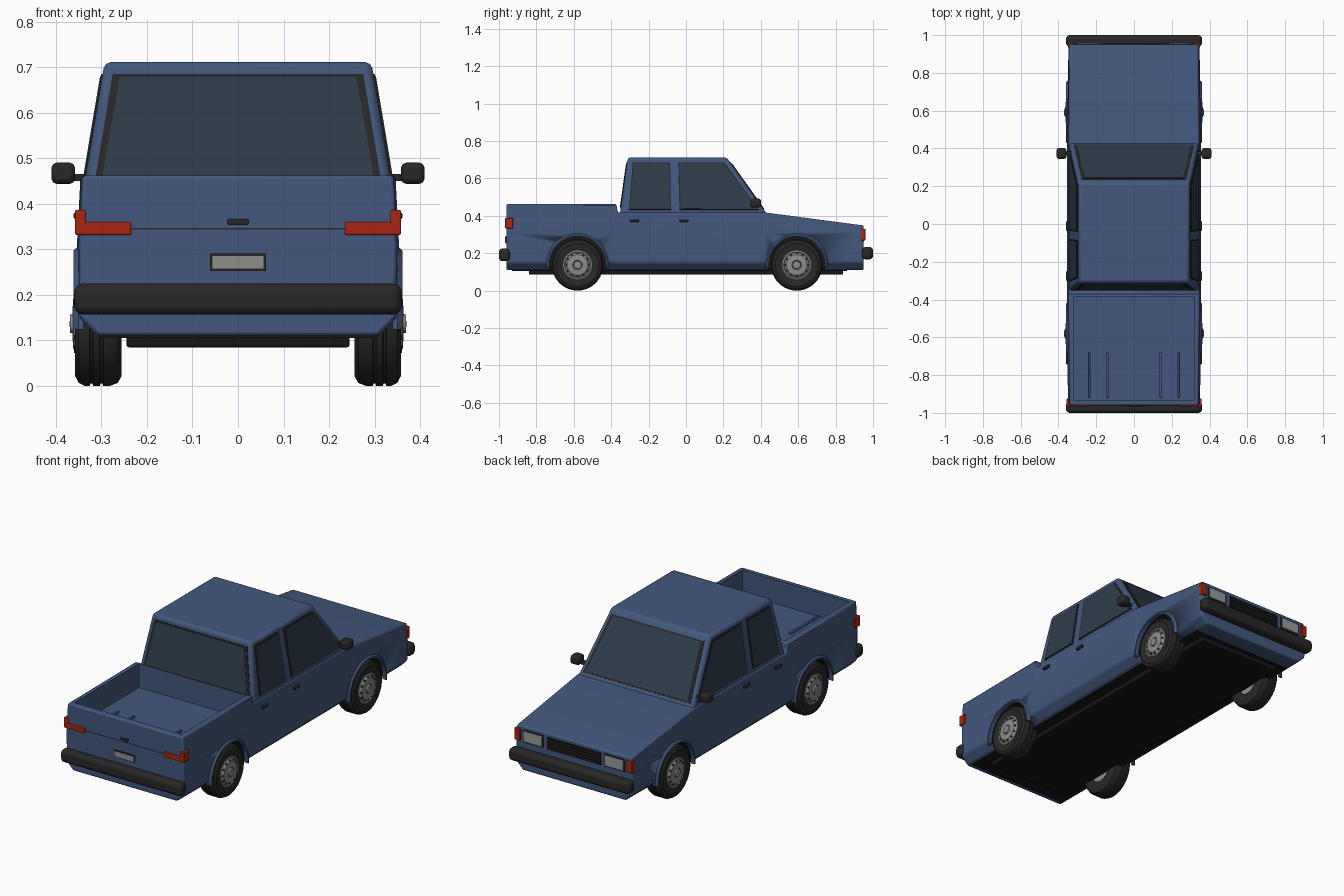
import bpy, bmesh, math
from mathutils import Vector

if "Cube" in bpy.data.objects:
    bpy.data.objects.remove(bpy.data.objects["Cube"])


def material(name, rgb):
    m = bpy.data.materials.new(name)
    m.use_nodes = True
    m.diffuse_color = (*rgb, 1)
    m.node_tree.nodes["Principled BSDF"].inputs["Base Color"].default_value = (*rgb, 1)
    return m


BLUE = material("body blue", (0.055, 0.098, 0.205))
GLASS = material("tinted glass", (0.027, 0.046, 0.07))
BLACK = material("black trim", (0.021, 0.021, 0.021))
UNDER = material("underside black", (0.008, 0.008, 0.008))
GREY = material("wheel grey", (0.27, 0.27, 0.26))
RED = material("lamp red", (0.4, 0.018, 0.006))
LENS = material("headlamp lens", (0.3, 0.33, 0.34))


def finish(name, bm, mat, bevel=0, segments=2):
    bmesh.ops.recalc_face_normals(bm, faces=bm.faces)
    me = bpy.data.meshes.new(name)
    bm.to_mesh(me)
    bm.free()
    ob = bpy.data.objects.new(name, me)
    bpy.context.collection.objects.link(ob)
    me.materials.append(mat)
    if bevel:
        mod = ob.modifiers.new("soft edges", "BEVEL")
        mod.width, mod.segments, mod.limit_method = bevel, segments, "ANGLE"
    bpy.ops.object.select_all(action="DESELECT")
    ob.select_set(True)
    bpy.context.view_layer.objects.active = ob
    bpy.ops.object.shade_smooth_by_angle(angle=math.radians(35))
    return ob


def box(name, lo, hi, mat, bevel=0, segments=2):
    bm = bmesh.new()
    bmesh.ops.create_cube(bm, size=1)
    for v in bm.verts:
        v.co = [(a + b) / 2 + c * (b - a) for a, b, c in zip(lo, hi, v.co)]
    return finish(name, bm, mat, bevel, segments)


def both_boxes(name, lo, hi, mat, bevel=0):
    """A box on the left (+x) and its mirror on the right."""
    box("left_" + name, lo, hi, mat, bevel)
    box("right_" + name, (-hi[0], *lo[1:]), (-lo[0], *hi[1:]), mat, bevel)


def loft(name, rings, mat, bevel=0, closed=False):
    """Skin equal-sized rings; cap the ends unless the loft closes on itself."""
    bm = bmesh.new()
    rows = [[bm.verts.new(p) for p in r] for r in rings]
    n = len(rows[0])
    for a, b in zip(rows, rows[1:] + (rows[:1] if closed else [])):
        for i in range(n):
            bm.faces.new((a[i], a[(i + 1) % n], b[(i + 1) % n], b[i]))
    if not closed:
        bm.faces.new(rows[0])
        bm.faces.new(rows[-1])
    return finish(name, bm, mat, bevel)


def panel(name, corners, mat, out, depth):
    """Thin plate standing off a surface towards the direction out."""
    pts = [Vector(c) for c in corners]
    n = (pts[1] - pts[0]).cross(pts[2] - pts[0]).normalized()
    n *= depth if n.dot(Vector(out)) > 0 else -depth
    return loft(name, [[p - n * 0.4 for p in pts], [p + n for p in pts]], mat)


def window(name, corners, out, border=0.012):
    """Glass with a dark surround."""
    panel(name + "_surround", corners, BLACK, out, 0.003)
    mid = sum((Vector(c) for c in corners), Vector()) / 4
    inner = []
    for c in corners:
        d = Vector(c) - mid
        inner.append(mid + d * (1 - border * 1.4 / d.length))
    panel(name + "_glass", inner, GLASS, out, 0.005)


def disc_x(name, x0, x1, y, z, r, mat, r_in=0, steps=40):
    """Cylinder, or ring when r_in is set, lying along x."""
    def circle(x, rad):
        return [(x, y + rad * math.cos(t * math.tau / steps),
                 z + rad * math.sin(t * math.tau / steps)) for t in range(steps)]
    if r_in:
        return loft(name, [circle(x0, r), circle(x1, r), circle(x1, r_in), circle(x0, r_in)],
                    mat, closed=True)
    return loft(name, [circle(x0, r), circle(x1, r)], mat)


def cut(ob, cutter):
    mod = ob.modifiers.new("cut", "BOOLEAN")
    mod.operation, mod.solver, mod.object = "DIFFERENCE", "EXACT", cutter
    mod.material_mode = "TRANSFER"
    cutter.hide_render = True
    bpy.ops.object.select_all(action="DESELECT")
    ob.select_set(True)
    bpy.context.view_layer.objects.active = ob
    for m in [m.name for m in ob.modifiers]:
        bpy.ops.object.modifier_apply(modifier=m)
    bpy.data.objects.remove(cutter)


# Lower body: cross-sections along y as (y, top height, half width)
stations = [(-0.96, 0.463, 0.348), (-0.372, 0.463, 0.352), (-0.366, 0.418, 0.352),
            (0.42, 0.418, 0.352), (0.95, 0.348, 0.345)]
rings = []
for y, top, w in stations:
    half = [(w - 0.04, 0.11), (w, 0.15), (w + 0.002, 0.31), (w - 0.006, top)]
    rings.append([(x, y, z) for x, z in half] + [(-x, y, z) for x, z in reversed(half)])
body = loft("body", rings, BLUE, 0.008)
cut(body, box("bed_cutter", (-0.318, -0.932, 0.335), (0.318, -0.385, 0.6), BLUE))
AXLES = {"rear": -0.58, "front": 0.592}
for axle in AXLES.values():
    for s in (-1, 1):
        cut(body, disc_x("well_cutter", s * 0.24, s * 0.5, axle, 0.14, 0.152, UNDER))

# Cabin: tapered block with raked screens
def side_x(z):
    return 0.335 - 0.167 * (z - 0.46)


def front_y(z):
    return 0.425 - 0.71 * (z - 0.42)


def rear_y(z):
    return -0.352 + 0.14 * (z - 0.42)


cabin = [[(side_x(z), front_y(z), z), (-side_x(z), front_y(z), z),
          (-side_x(z), rear_y(z), z), (side_x(z), rear_y(z), z)] for z in (0.39, 0.712)]
loft("cabin", cabin, BLUE, 0.014)

# Windows
for name, edge, out, low in (("windscreen", front_y, (0, 1, 0), 0.43),
                             ("rear_window", rear_y, (0, -1, 0), 0.44)):
    window(name, [(s * (side_x(z) - 0.022), edge(z), z)
                  for s, z in ((-1, low), (1, low), (1, 0.685), (-1, 0.685))], out)
for s, side in ((1, "left"), (-1, "right")):
    for name, ys in (("rear_door_window", (-0.305, -0.08, -0.085, -0.285)),
                     ("front_door_window", (-0.035, 0.39, 0.205, -0.042))):
        window(f"{side}_{name}", [(s * side_x(z), y, z) for y, z in
                                  zip(ys, (0.432, 0.432, 0.685, 0.685))], (s, 0, 0), 0.006)

# Bed ribs and chassis slab
for x in (-0.235, -0.14, 0.14, 0.235):
    box("bed_rib", (x - 0.006, -0.92, 0.33), (x + 0.006, -0.68, 0.346), BLUE, 0.003)
box("chassis", (-0.245, -0.84, 0.085), (0.245, 0.84, 0.12), UNDER, 0.005)
box("floor_pan", (-0.3, -0.93, 0.106), (0.3, 0.86, 0.115), UNDER)

# Bumpers
box("rear_bumper", (-0.36, -1, 0.157), (0.36, -0.94, 0.225), BLACK, 0.02, 4)
box("front_bumper", (-0.36, 0.94, 0.167), (0.36, 1, 0.233), BLACK, 0.02, 4)

# Tail end: lamps, plate, latch, tailgate seam
both_boxes("tail_lamp", (0.235, -0.967, 0.332), (0.354, -0.94, 0.36), RED, 0.003)
both_boxes("tail_lamp_side", (0.335, -0.967, 0.332), (0.358, -0.925, 0.387), RED, 0.003)
box("plate_frame", (-0.061, -0.965, 0.253), (0.061, -0.955, 0.291), BLACK)
box("plate", (-0.056, -0.967, 0.258), (0.056, -0.958, 0.286), GREY)
box("tailgate_latch", (-0.023, -0.967, 0.355), (0.023, -0.95, 0.367), BLACK, 0.002)
box("tailgate_seam", (-0.235, -0.9612, 0.344), (0.235, -0.955, 0.347), BLACK)

# Nose: grille, headlamps, corner lamps
box("grille", (-0.16, 0.94, 0.262), (0.16, 0.953, 0.328), UNDER)
for i in range(4):
    z = 0.272 + i * 0.015
    box("grille_bar", (-0.155, 0.945, z), (0.155, 0.957, z + 0.005), BLACK)
both_boxes("headlamp_frame", (0.182, 0.94, 0.262), (0.302, 0.953, 0.33), BLACK)
both_boxes("headlamp", (0.188, 0.945, 0.268), (0.296, 0.957, 0.324), LENS, 0.003)
both_boxes("corner_lamp", (0.316, 0.935, 0.268), (0.35, 0.959, 0.33), RED, 0.003)

# Door handles and mirrors
for y in (-0.275, -0.01):
    both_boxes("door_handle", (0.345, y - 0.024, 0.367), (0.361, y + 0.024, 0.381), BLACK, 0.003)
both_boxes("mirror_arm", (0.32, 0.365, 0.45), (0.37, 0.385, 0.466), BLACK)
both_boxes("mirror", (0.358, 0.345, 0.444), (0.41, 0.402, 0.491), BLACK, 0.012)


# Wheels: revolved (radius, x) profiles
def revolve(name, profile, s, y, z, mat, steps=40):
    rings = []
    for t in range(steps):
        a = t * math.tau / steps
        rings.append([(s * x, y + r * math.cos(a), z + r * math.sin(a)) for r, x in profile])
    return loft(name, rings, mat, closed=True)


TYRE = [(0.07, 0.26), (0.115, 0.256), (0.13, 0.264), (0.137, 0.282), (0.137, 0.296),
        (0.132, 0.298), (0.132, 0.302), (0.137, 0.304), (0.137, 0.318), (0.132, 0.32),
        (0.132, 0.324), (0.137, 0.326), (0.137, 0.336), (0.13, 0.35), (0.115, 0.358), (0.076, 0.352)]
HUB = [(0.001, 0.27), (0.077, 0.27), (0.077, 0.355), (0.07, 0.358), (0.066, 0.353),
       (0.055, 0.362), (0.026, 0.364), (0.022, 0.36), (0.02, 0.369), (0.001, 0.37)]
for end, y in AXLES.items():
    for s, side in ((1, "left"), (-1, "right")):
        label = f"{end}_{side}"
        revolve(label + "_tyre", TYRE, s, y, 0.137, BLACK)
        revolve(label + "_hub", HUB, s, y, 0.137, GREY)
        for k in range(12):
            a = k * math.tau / 12
            disc_x(label + "_hub_slot", s * 0.35, s * 0.3605, y + 0.06 * math.cos(a),
                   0.137 + 0.06 * math.sin(a), 0.005, BLACK, steps=8)
        # Arch lip: upper arc of a thin ring
        arc = []
        for k in range(25):
            a = math.pi * (k / 24 * 1.06 - 0.03)
            arc.append([(s * x, y + r * math.cos(a), 0.14 + r * math.sin(a))
                        for r, x in ((0.15, 0.34), (0.15, 0.361), (0.158, 0.361), (0.168, 0.35), (0.168, 0.34))])
        loft(label + "_arch_lip", arc, BLUE)
    box(end + "_axle", (-0.27, y - 0.015, 0.122), (0.27, y + 0.015, 0.152), UNDER)
